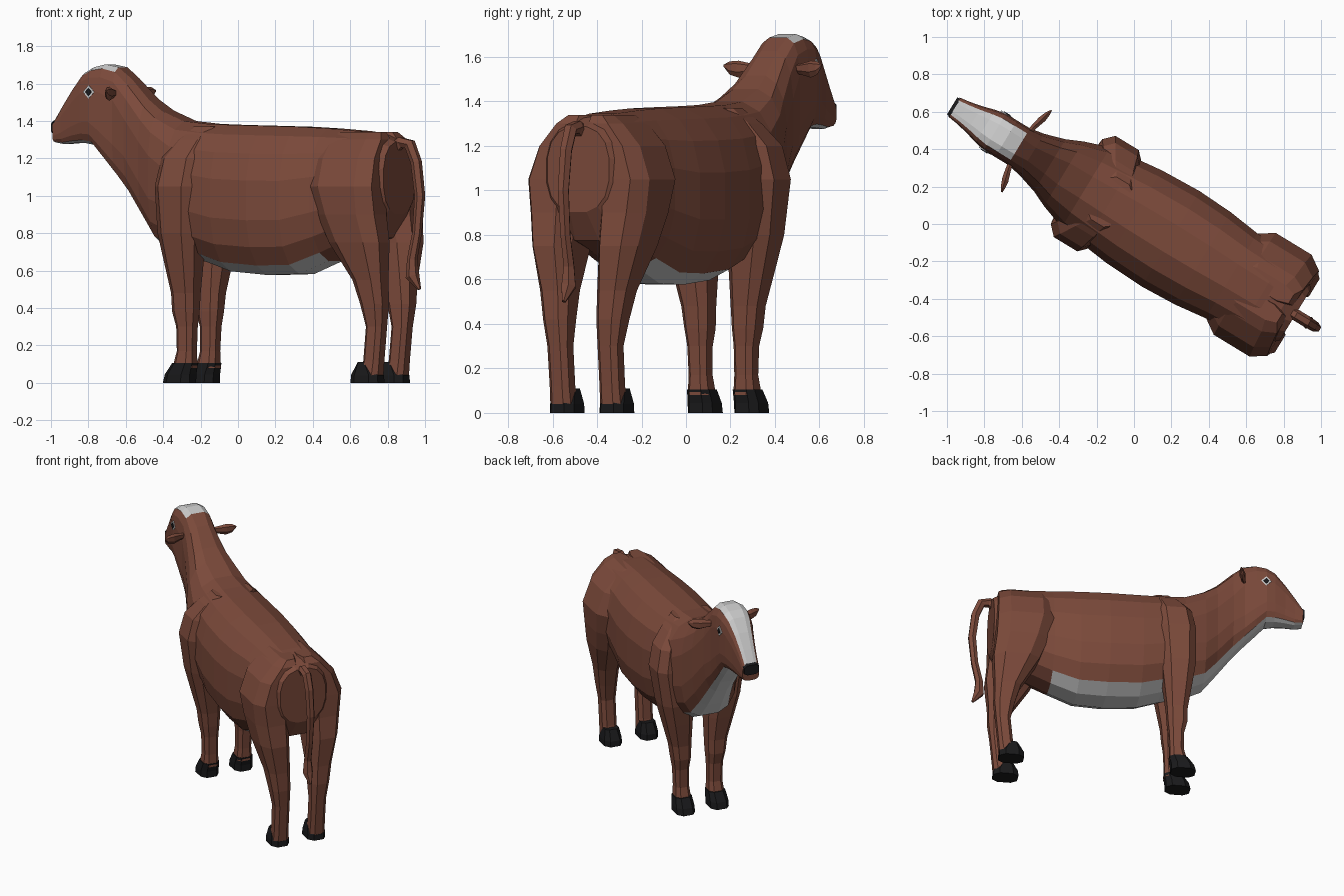
import bpy, bmesh, math
from mathutils import Vector

# The animal is built along local x (head at -x), then every part is turned to its pose
YAW, SHIFT = math.radians(-31.3), (0, 0.04, 0)


def material(name, rgb):
    m = bpy.data.materials.new(name)
    m.diffuse_color = (*rgb, 1)
    return m


BROWN = material("brown_coat", (0.20, 0.068, 0.043))
WHITE = material("white_coat", (0.55, 0.55, 0.55))
BLACK = material("black_horn", (0.010, 0.010, 0.011))


def ring(center, u, v, n, power=0.75):
    """Rounded-square ring of n points spanned by half axes u and v."""
    pts = []
    for k in range(n):
        a = 2 * math.pi * (k + 0.5) / n
        c, s = math.cos(a), math.sin(a)
        pts.append(Vector(center)
                   + Vector(u) * math.copysign(abs(c) ** power, c)
                   + Vector(v) * math.copysign(abs(s) ** power, s))
    return pts


def loft(name, rings, mats, pick=None, mirror=False):
    """Skin rings into a closed flat-shaded object; pick(i, k) gives the material index."""
    bm = bmesh.new()
    rows = [[bm.verts.new(p) for p in r] for r in rings]
    n = len(rows[0])
    for i in range(len(rows) - 1):
        for k in range(n):
            j = (k + 1) % n
            f = bm.faces.new((rows[i][k], rows[i][j], rows[i + 1][j], rows[i + 1][k]))
            f.material_index = pick(i, k) if pick else 0
    bm.faces.new(rows[0])
    bm.faces.new(rows[-1])
    bmesh.ops.recalc_face_normals(bm, faces=bm.faces)
    me = bpy.data.meshes.new(name)
    bm.to_mesh(me)
    bm.free()
    for m in mats:
        me.materials.append(m)
    ob = bpy.data.objects.new(name, me)
    bpy.context.collection.objects.link(ob)
    ob.location = SHIFT
    ob.rotation_euler.z = YAW
    if mirror:
        mod = ob.modifiers.new("both_sides", 'MIRROR')
        mod.use_axis = (False, True, False)
    return ob


# Head, neck and trunk: x, bottom, top, half width (boxy head, rounder trunk)
trunk = [
    (-1.126, 1.285, 1.40, .060), (-1.07, 1.275, 1.485, .068), (-1.00, 1.28, 1.58, .083),
    (-.93, 1.28, 1.66, .103), (-.87, 1.27, 1.69, .115), (-.80, 1.19, 1.705, .115),
    (-.72, 1.10, 1.69, .115), (-.64, 1.00, 1.63, .130), (-.527, .85, 1.52, .165),
    (-.44, .74, 1.46, .205), (-.30, .67, 1.405, .255), (-.15, .64, 1.39, .275),
    (0, .59, 1.385, .293), (.23, .57, 1.38, .303), (.43, .575, 1.375, .293),
    (.61, .645, 1.365, .270), (.80, .73, 1.35, .260), (.93, .77, 1.33, .235),
    (1.01, .90, 1.29, .165)]
rings = [ring((x, 0, (b + t) / 2), (0, w, 0), (0, 0, (t - b) / 2), 16,
              .55 if x < -.7 else .7 if x < -.4 else .82)
         for x, b, t, w in trunk]


def coat(i, k):
    blaze = k in (2, 3, 4) and i < 6
    under = k in (10, 11, 12) and i < 15
    return 1 if blaze or under else 0


loft("body_and_head", rings, [BROWN, WHITE], coat)

# Nose pad
loft("nose", [ring((x, 0, z), (0, w, 0), (0, 0, h), 8, 0.6)
              for x, z, w, h in [(-1.095, 1.375, .062, .048), (-1.138, 1.365, .056, .036)]],
     [BLACK])


def leg(name, stations):
    """Vertical loft; stations: z, x, side offset, half length, half width."""
    return loft(name, [ring((x, t, z), (a, 0, 0), (0, b, 0), 8, 0.6 if z > .9 else .7)
                       for z, x, t, a, b in stations],
                [BLACK if "hoof" in name else BROWN], mirror=True)


leg("front_leg", [
    (.08, -.258, .12, .064, .058), (.17, -.247, .12, .050, .050),
    (.30, -.245, .122, .054, .053), (.38, -.250, .125, .070, .064),
    (.48, -.247, .13, .074, .073), (.65, -.248, .15, .100, .098),
    (.80, -.248, .172, .122, .115), (1.05, -.236, .190, .130, .133),
    (1.20, -.220, .165, .122, .125), (1.30, -.185, .120, .100, .090),
    (1.37, -.150, .080, .070, .055)])
leg("front_hoof", [
    (0, -.292, .122, .088, .068), (.045, -.285, .122, .082, .068),
    (.105, -.258, .12, .066, .061)])
leg("rear_leg", [
    (.03, .915, .131, .060, .057), (.12, .930, .131, .052, .054),
    (.30, .947, .132, .052, .055), (.42, .940, .14, .073, .068),
    (.55, .920, .15, .093, .080), (.75, .865, .175, .165, .108),
    (.90, .825, .185, .188, .125), (1.05, .805, .190, .200, .135),
    (1.20, .800, .150, .195, .120), (1.30, .795, .085, .190, .090),
    (1.34, .795, .060, .160, .050)])
leg("rear_hoof", [
    (0, .890, .131, .090, .067), (.04, .890, .131, .088, .066),
    (.11, .880, .131, .038, .052)])

# Ears: leaf shapes pointing sideways
loft("ear", [ring((x, t, z), (a, 0, a * .3), (0, 0, h), 6, 1)
             for x, t, z, a, h in [
                 (-.715, .085, 1.545, .015, .018), (-.705, .135, 1.545, .018, .026),
                 (-.690, .190, 1.545, .022, .038), (-.680, .230, 1.550, .015, .030),
                 (-.672, .256, 1.560, .004, .006)]],
     [BROWN], mirror=True)

# Eyes: pale diamonds with dark pupils
for name, size, depth, mat in [("eye_white", .036, .120, WHITE), ("pupil", .021, .124, BLACK)]:
    loft(name, [ring((-.865, t, 1.555), (size * .7, 0, size * .7),
                     (-size * .7, 0, size * .7), 4, 1) for t in (.09, depth - .004)],
         [mat], mirror=True)

# Tail with tuft: x, z, radius
tail = [(.97, 1.25, .035), (1.02, 1.285, .033), (1.075, 1.275, .033), (1.115, 1.18, .031),
        (1.138, 1.00, .029), (1.120, .80, .026), (1.090, .66, .028),
        (1.092, .57, .038), (1.135, .50, .010)]
rings = []
for i, (x, z, r) in enumerate(tail):
    p, q = tail[max(i - 1, 0)], tail[min(i + 1, len(tail) - 1)]
    d = Vector((q[0] - p[0], 0, q[1] - p[1])).normalized()
    rings.append(ring((x, 0, z), (d.z * r, 0, -d.x * r), (0, r * .95, 0), 6, 1))
loft("tail", rings, [BROWN])
